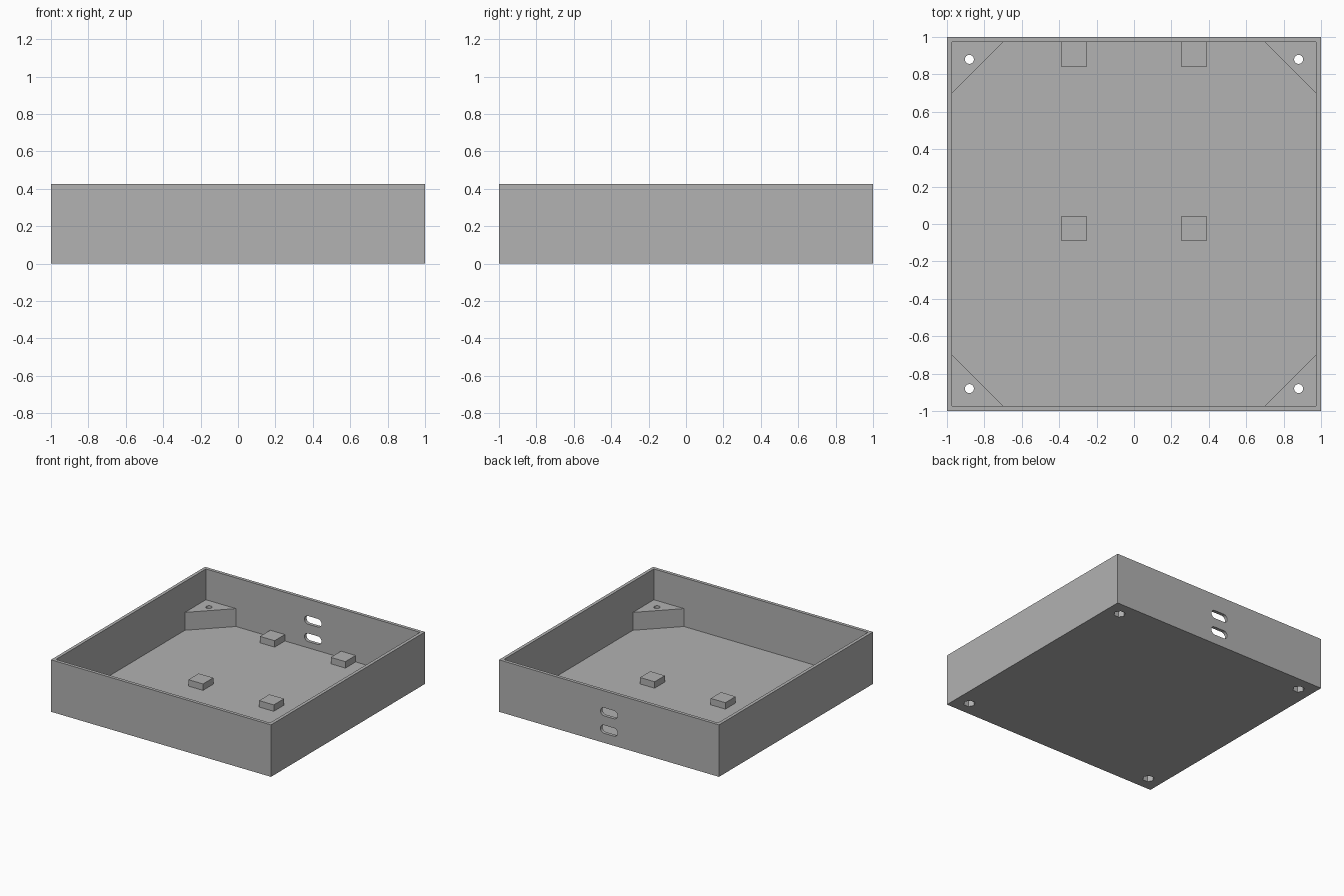
import bpy, bmesh, math
from mathutils import Matrix

cube = bpy.data.objects.get("Cube")
if cube:
    bpy.data.objects.remove(cube, do_unlink=True)

HEIGHT, WALL = 0.427, 0.027
INNER = 1 - WALL
POST_TOP, HOLE_POS = 0.174, 0.88

grey = bpy.data.materials.new("plain grey")
grey.use_nodes = True
grey.diffuse_color = (0.445, 0.445, 0.445, 1)
grey.node_tree.nodes["Principled BSDF"].inputs["Base Color"].default_value = grey.diffuse_color


def prism(name, outline, z0, z1, matrix=None):
    """Extrude an anticlockwise outline from z0 to z1."""
    bm = bmesh.new()
    face = bm.faces.new([bm.verts.new((x, y, z0)) for x, y in outline])
    top = bmesh.ops.extrude_face_region(bm, geom=[face])["geom"]
    bmesh.ops.translate(bm, vec=(0, 0, z1 - z0),
                        verts=[v for v in top if isinstance(v, bmesh.types.BMVert)])
    if matrix:
        bm.transform(matrix)
    bmesh.ops.recalc_face_normals(bm, faces=bm.faces)
    mesh = bpy.data.meshes.new(name)
    bm.to_mesh(mesh)
    bm.free()
    mesh.materials.append(grey)
    obj = bpy.data.objects.new(name, mesh)
    bpy.context.collection.objects.link(obj)
    return obj


def rect(x0, x1, y0, y1):
    return [(x0, y0), (x1, y0), (x1, y1), (x0, y1)]


def polygon(x, y, radius, sides):
    return [(x + radius * math.cos(math.tau * i / sides),
             y + radius * math.sin(math.tau * i / sides)) for i in range(sides)]


def slot_outline(width, height, steps=12):
    r = height / 2
    points = []
    for side, start in ((1, -math.pi / 2), (-1, math.pi / 2)):
        for i in range(steps + 1):
            a = start + math.pi * i / steps
            points.append((side * (width / 2 - r) + r * math.cos(a), r * math.sin(a)))
    return points


def cut(obj, cutters):
    for cutter in cutters:
        cutter.hide_render = True
        mod = obj.modifiers.new("cut", 'BOOLEAN')
        mod.operation, mod.solver, mod.object = 'DIFFERENCE', 'EXACT', cutter
    bpy.context.view_layer.update()
    graph = bpy.context.evaluated_depsgraph_get()
    mesh = bpy.data.meshes.new_from_object(obj.evaluated_get(graph))
    obj.modifiers.clear()
    obj.data = mesh


# Open tray
tray = prism("tray", rect(-1, 1, -1, 1), 0, HEIGHT)
tray_cutters = [prism("cavity_cutter", rect(-INNER, INNER, -INNER, INNER), WALL, 1)]

# Two cable slots through the back wall
for z in (0.112, 0.255):
    place = Matrix.Translation((0, 1, z)) @ Matrix.Rotation(math.pi / 2, 4, 'X')
    tray_cutters.append(prism("slot_cutter", slot_outline(0.155, 0.067), -0.1, 0.1, place))

# Corner posts with a screw hole above a nut recess
post_cutters = []
for sx, side in ((1, "left"), (-1, "right")):
    for sy, end in ((-1, "front"), (1, "back")):
        corner = [(sx * INNER, sy * INNER), (sx * 0.7, sy * INNER), (sx * INNER, sy * 0.7)]
        post = prism(f"{end}_{side}_post", corner, WALL, POST_TOP)
        x, y = sx * HOLE_POS, sy * HOLE_POS
        cutters = [prism("screw_cutter", polygon(x, y, 0.024, 32), -0.1, 0.3),
                   prism("nut_cutter", polygon(x, y, 0.045, 6), -0.1, 0.1)]
        cut(post, cutters)
        post_cutters += cutters
cut(tray, tray_cutters + post_cutters)

# Four mounting pads on the floor
for x, side in ((0.255, "left"), (-0.388, "right")):
    for y, row in ((-0.09, "middle"), (INNER - 0.133, "back")):
        prism(f"{row}_{side}_pad", rect(x, x + 0.133, y, y + 0.133), WALL, 0.08)

for cutter in tray_cutters + post_cutters:
    bpy.data.objects.remove(cutter, do_unlink=True)
